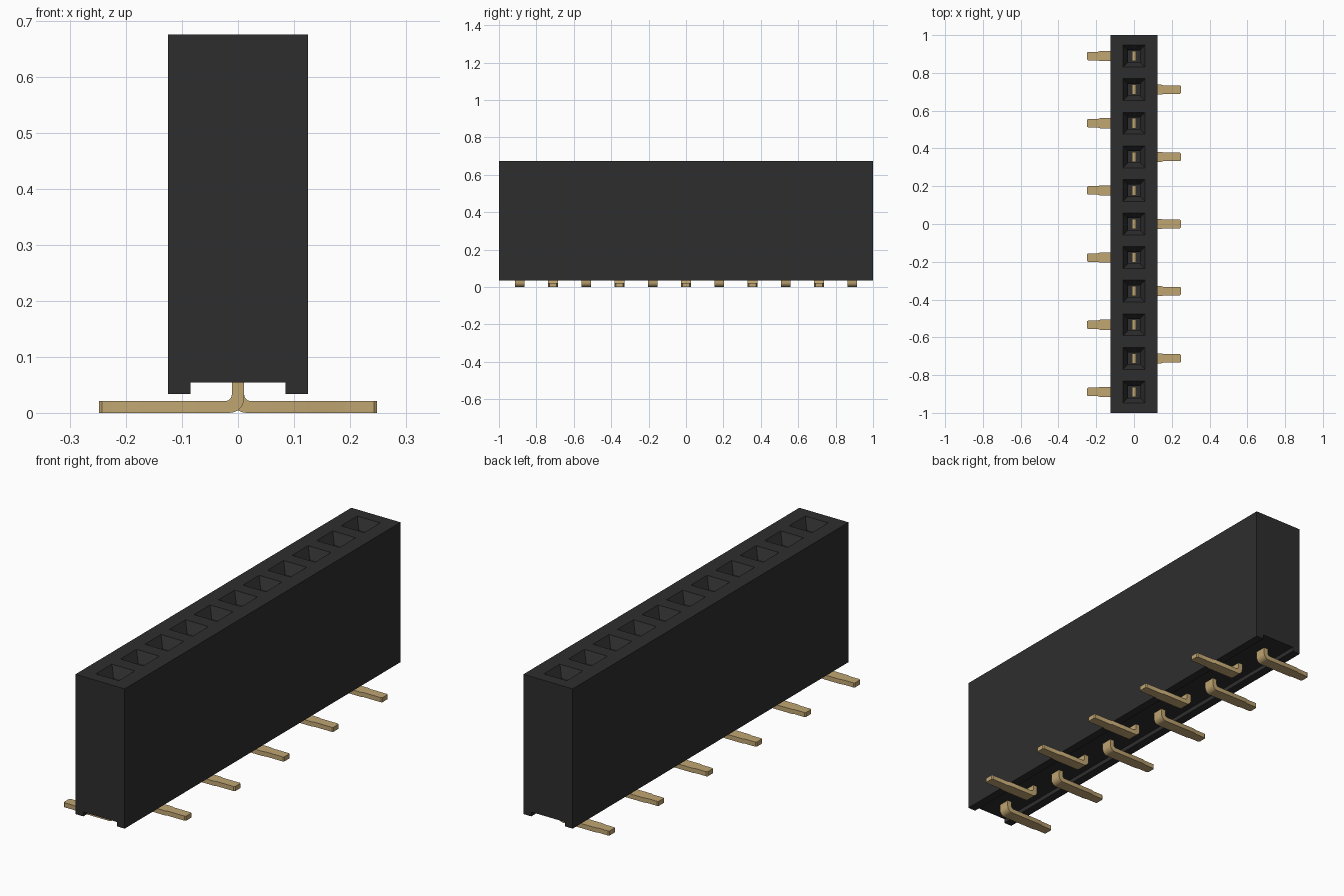
import bpy
import bmesh
import math

cube = bpy.data.objects.get("Cube")
if cube:
    bpy.data.objects.remove(cube, do_unlink=True)

COUNT, PITCH = 11, 0.1778
HOLE, SHAFT = 0.058, 0.031          # half widths of funnel mouth and shaft
rows = [(COUNT - 1) / 2 * PITCH - i * PITCH for i in range(COUNT)]


def material(name, rgb, roughness):
    m = bpy.data.materials.new(name)
    m.use_nodes = True
    m.diffuse_color = (*rgb, 1)
    bsdf = m.node_tree.nodes["Principled BSDF"]
    bsdf.inputs["Base Color"].default_value = (*rgb, 1)
    bsdf.inputs["Roughness"].default_value = roughness
    return m


def finish(bm, name, mat):
    bmesh.ops.recalc_face_normals(bm, faces=bm.faces)
    mesh = bpy.data.meshes.new(name)
    bm.to_mesh(mesh)
    bm.free()
    mesh.materials.append(mat)
    obj = bpy.data.objects.new(name, mesh)
    bpy.context.collection.objects.link(obj)
    return obj


black = material("black plastic", (0.027, 0.027, 0.027), 0.6)
gold = material("gold metal", (0.53, 0.38, 0.17), 0.5)

# Housing: channelled cross-section extruded along y
bm = bmesh.new()
profile = [(-0.125, 0.034), (-0.085, 0.034), (-0.085, 0.054), (0.085, 0.054),
           (0.085, 0.034), (0.125, 0.034), (0.125, 0.675), (-0.125, 0.675)]
end = bm.faces.new([bm.verts.new((x, -1, z)) for x, z in profile])
ext = bmesh.ops.extrude_face_region(bm, geom=[end], use_keep_orig=True)
bmesh.ops.translate(bm, vec=(0, 2, 0),
                    verts=[g for g in ext["geom"] if isinstance(g, bmesh.types.BMVert)])
bmesh.ops.recalc_face_normals(bm, faces=bm.faces)

# Cut the socket mouths into the top face
cuts = [((s * HOLE, 0, 0), (1, 0, 0)) for s in (-1, 1)]
cuts += [((0, y + s * HOLE, 0), (0, 1, 0)) for y in rows for s in (-1, 1)]
for co, no in cuts:
    top = [f for f in bm.faces if f.normal.z > 0.9 and f.calc_center_median().z > 0.6]
    geom = set(top)
    for f in top:
        geom.update(f.edges)
        geom.update(f.verts)
    bmesh.ops.bisect_plane(bm, geom=list(geom), plane_co=co, plane_no=no, dist=1e-5)
    bm.normal_update()


def is_mouth(f):
    c = f.calc_center_median()
    return (f.normal.z > 0.9 and c.z > 0.6 and abs(c.x) < 0.01
            and any(abs(c.y - y) < 0.01 for y in rows))


# Funnel down to a square shaft
mouths = [f for f in bm.faces if is_mouth(f)]
bmesh.ops.inset_individual(bm, faces=mouths, thickness=HOLE - SHAFT, depth=-0.045,
                           use_even_offset=True)
bmesh.ops.inset_individual(bm, faces=mouths, thickness=0.0005, depth=-0.4,
                           use_even_offset=True)
finish(bm, "housing", black)


# Contact pins: lofted strip with a rounded bend and a flat foot
def contact(name, y, side):
    shoulder = 0.18 if side < 0 else 0.145
    wide, narrow = 0.0265, 0.0225
    # each section: outer x, outer z, inner x, inner z, half width
    sections = [(-0.011, 0.52, 0.011, 0.52, wide)]
    for i in range(7):
        a = math.radians(15 * i)
        c, s = math.cos(a), math.sin(a)
        sections.append((0.015 - 0.026 * c, 0.026 - 0.026 * s,
                         0.023 - 0.012 * c, 0.033 - 0.012 * s, wide))
    for x, w in ((shoulder, wide), (shoulder + 0.012, narrow),
                 (0.243, narrow), (0.248, narrow - 0.004)):
        sections.append((x, 0, x, 0.021, w))
    bm = bmesh.new()
    rings = [[bm.verts.new((side * px, y + dy, pz)) for px, pz, dy in
              ((ox, oz, -w), (ox, oz, w), (ix, iz, w), (ix, iz, -w))]
             for ox, oz, ix, iz, w in sections]
    for a, b in zip(rings, rings[1:]):
        for k in range(4):
            n = (k + 1) % 4
            bm.faces.new((a[k], a[n], b[n], b[k]))
    bm.faces.new(rings[0])
    bm.faces.new(rings[-1])
    obj = finish(bm, name, gold)
    bpy.ops.object.select_all(action="DESELECT")
    obj.select_set(True)
    bpy.context.view_layer.objects.active = obj
    bpy.ops.object.shade_smooth_by_angle(angle=math.radians(20))


for i, y in enumerate(rows):
    contact(f"contact_pin_{i + 1}", y, -1 if i % 2 == 0 else 1)
